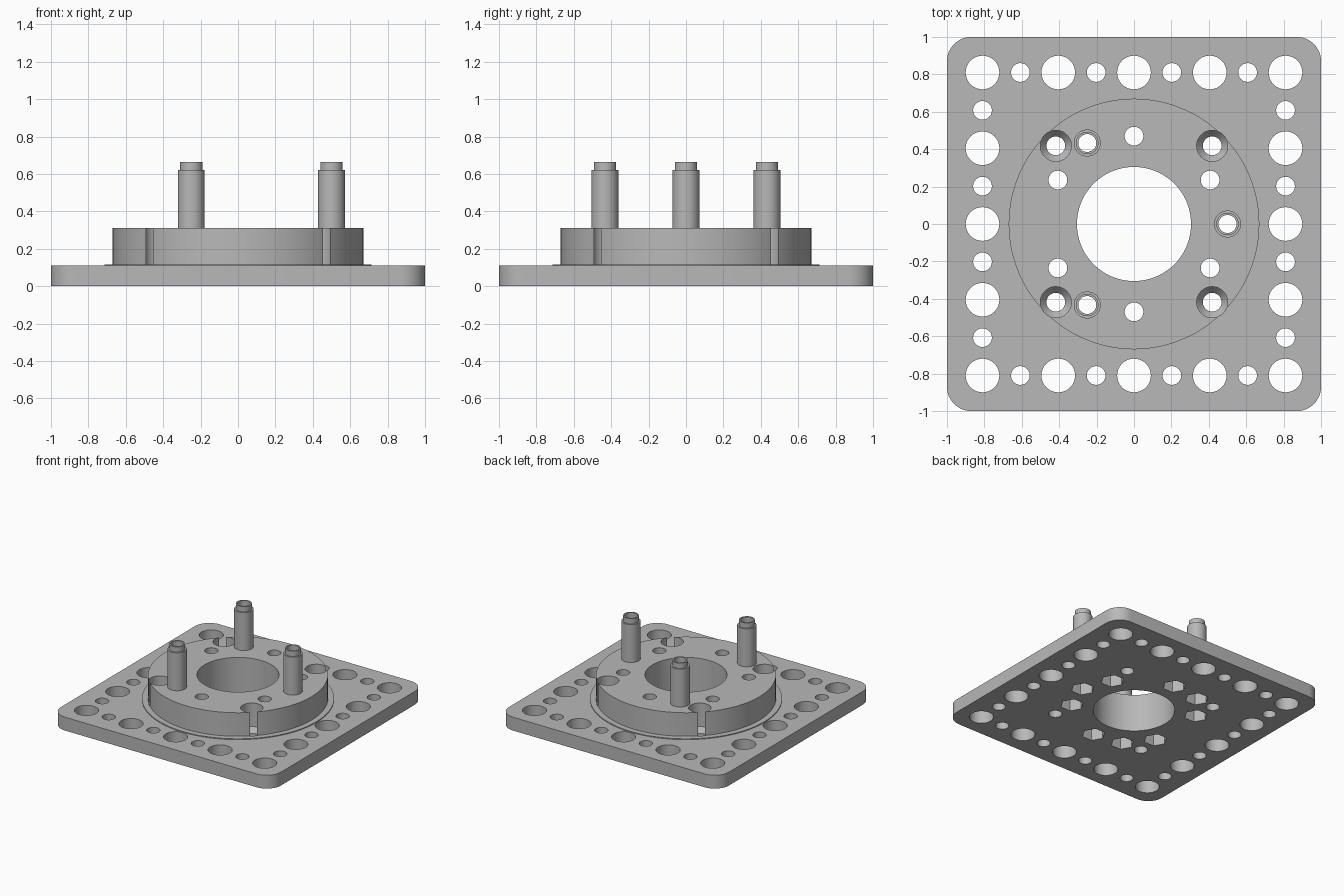
import bpy, bmesh, math

if "Cube" in bpy.data.objects:
    bpy.data.objects.remove(bpy.data.objects["Cube"], do_unlink=True)

GREY = (0.48, 0.48, 0.48, 1)
metal = bpy.data.materials.new("plain_grey")
metal.use_nodes = True
metal.diffuse_color = GREY
metal.node_tree.nodes["Principled BSDF"].inputs["Base Color"].default_value = GREY

PLATE_TOP, STEP_TOP, HUB_TOP = 0.11, 0.117, 0.31
BORE = 0.305
PITCH = 0.405


def lathe(bm, x, y, profile, sides=40, hollow=False):
    """Turn (radius, z) points around a vertical axis; cap the ends or close the loop."""
    rings = []
    for r, z in profile:
        angles = [2 * math.pi * i / sides for i in range(sides)]
        rings.append([bm.verts.new((x + r * math.cos(a), y + r * math.sin(a), z)) for a in angles])
    pairs = list(zip(rings, rings[1:]))
    if hollow:
        pairs.append((rings[-1], rings[0]))
    for low, high in pairs:
        for i in range(sides):
            j = (i + 1) % sides
            bm.faces.new((low[i], low[j], high[j], high[i]))
    if not hollow:
        bm.faces.new(rings[0][::-1])
        bm.faces.new(rings[-1])


def make(name, bm):
    bmesh.ops.recalc_face_normals(bm, faces=bm.faces[:])
    mesh = bpy.data.meshes.new(name)
    bm.to_mesh(mesh)
    bm.free()
    obj = bpy.data.objects.new(name, mesh)
    bpy.context.collection.objects.link(obj)
    mesh.materials.append(metal)
    return obj


def cut(obj, cutters):
    """Subtract the cutters and keep the result as plain mesh."""
    for cutter in cutters:
        mod = obj.modifiers.new("cut", 'BOOLEAN')
        mod.operation = 'DIFFERENCE'
        mod.solver = 'EXACT'
        mod.object = cutter
    graph = bpy.context.evaluated_depsgraph_get()
    mesh = bpy.data.meshes.new_from_object(obj.evaluated_get(graph))
    obj.modifiers.clear()
    obj.data = mesh


def smooth(obj):
    bpy.ops.object.select_all(action='DESELECT')
    obj.select_set(True)
    bpy.context.view_layer.objects.active = obj
    bpy.ops.object.shade_smooth_by_angle(angle=math.radians(30))


# Hole positions
posts = [(0.5 * math.cos(a), 0.5 * math.sin(a)) for a in (0, 2 * math.pi / 3, -2 * math.pi / 3)]
inner = [(0.47 * math.cos(math.radians(a)), 0.47 * math.sin(math.radians(a)))
         for a in range(30, 390, 60)]
inner = [p for p in inner]
corners = [(sx * 0.418, sy * 0.418) for sx in (-1, 1) for sy in (-1, 1)]

# Round cutters: bore, edge holes, inner holes, countersunk corner holes
bm = bmesh.new()
lathe(bm, 0, 0, [(BORE, -0.1), (BORE, 0.5)], 96)
for i in range(-4, 5):
    for j in range(-4, 5):
        if max(abs(i), abs(j)) == 4:
            r = 0.05 if (i + j) % 2 else 0.09
            lathe(bm, i * PITCH / 2, j * PITCH / 2, [(r, -0.1), (r, 0.5)])
for x, y in inner:
    lathe(bm, x, y, [(0.05, -0.1), (0.05, 0.5)])
for x, y in posts:
    lathe(bm, x, y, [(0.048, -0.1), (0.048, 0.5)])
for x, y in corners:
    lathe(bm, x, y, [(0.05, -0.1), (0.05, 0.077), (0.083, STEP_TOP), (0.083, 0.5)])
hole_cutter = make("hole_cutter", bm)

# Hexagonal nut pockets on the underside
bm = bmesh.new()
for x, y in inner + posts:
    lathe(bm, x, y, [(0.088, -0.1), (0.088, 0.15)], 6)
pocket_cutter = make("nut_pocket_cutter", bm)
cutters = [hole_cutter, pocket_cutter]
for c in cutters:
    c.hide_render = True

# Square base plate with rounded corners
bm = bmesh.new()
bmesh.ops.create_cube(bm, size=2)
for v in bm.verts:
    v.co.z = PLATE_TOP if v.co.z > 0 else 0
upright = [e for e in bm.edges if abs(e.verts[0].co.z - e.verts[1].co.z) > 0.01]
bmesh.ops.bevel(bm, geom=upright, offset=0.13, segments=12, profile=0.5, affect='EDGES')
plate = make("base_plate", bm)

# Round hub with a thin step at its foot
bm = bmesh.new()
lathe(bm, 0, 0, [(0.715, PLATE_TOP), (0.715, STEP_TOP), (0.67, STEP_TOP), (0.67, HUB_TOP)], 128)
hub = make("hub", bm)

for part in (plate, hub):
    cut(part, cutters)
    smooth(part)
for c in cutters:
    bpy.data.objects.remove(c, do_unlink=True)

# Hollow posts with a narrower collar on top
for n, (x, y) in enumerate(posts, 1):
    bm = bmesh.new()
    lathe(bm, x, y, [(0.048, HUB_TOP), (0.072, HUB_TOP), (0.072, 0.622), (0.06, 0.622),
                     (0.06, 0.665), (0.048, 0.665)], 48, hollow=True)
    smooth(make(f"post_{n}", bm))
